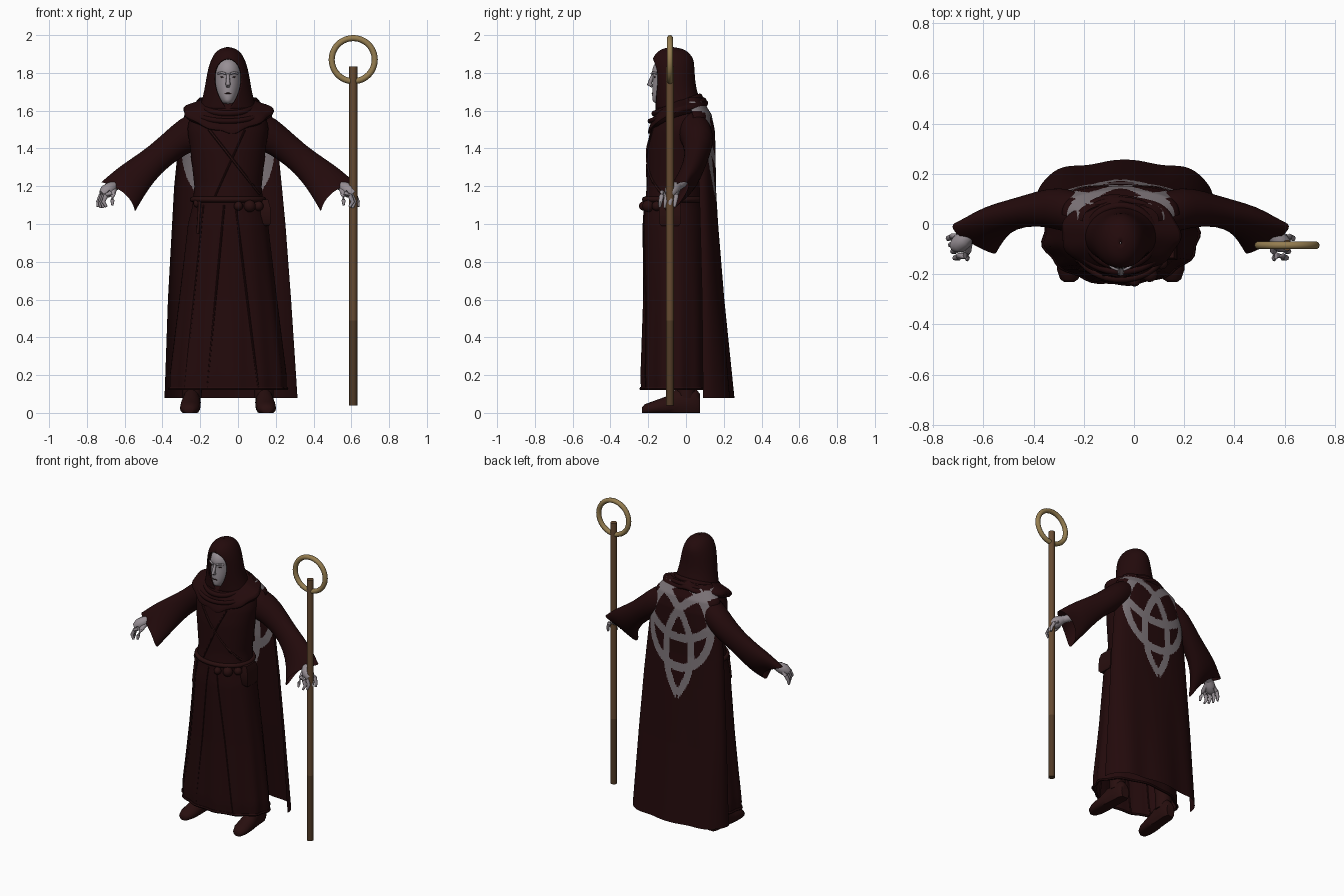
import bpy, bmesh, math
from mathutils import Vector

if "Cube" in bpy.data.objects:
    bpy.data.objects.remove(bpy.data.objects["Cube"])

CX = -0.053          # the figure stands a little left of the centre, the staff balances it
PI = math.pi


def material(name, col):
    m = bpy.data.materials.new(name)
    m.diffuse_color = (*col, 1)
    m.use_nodes = True
    m.node_tree.nodes["Principled BSDF"].inputs["Base Color"].default_value = m.diffuse_color
    return m


ROBE = material("dark_maroon_cloth", (0.0165, 0.0030, 0.0034))
LEATHER = material("dark_leather", (0.021, 0.0045, 0.0045))
EMBLEM = material("grey_emblem", (0.20, 0.172, 0.185))
SKIN = material("pale_skin", (0.31, 0.275, 0.30))
DARK = material("dark_features", (0.03, 0.012, 0.012))
WOOD = material("staff_wood", (0.13, 0.068, 0.030))
WOOD_LOW = material("staff_wood_dark", (0.08, 0.042, 0.019))
BRASS = material("dull_brass", (0.30, 0.205, 0.08))


def loft(name, rings, mat, closed=True, caps=False, subsurf=0, angle=50):
    """Skin a list of equally long point rows."""
    bm = bmesh.new()
    rows = [[bm.verts.new(p) for p in r] for r in rings]
    n = len(rows[0])
    for r0, r1 in zip(rows, rows[1:]):
        for i in range(n if closed else n - 1):
            j = (i + 1) % n
            bm.faces.new((r0[i], r0[j], r1[j], r1[i]))
    if caps:
        bm.faces.new(rows[0])
        bm.faces.new(rows[-1])
    bmesh.ops.remove_doubles(bm, verts=bm.verts, dist=0.0004)
    bmesh.ops.recalc_face_normals(bm, faces=bm.faces)
    me = bpy.data.meshes.new(name)
    bm.to_mesh(me)
    bm.free()
    me.materials.append(mat)
    me.shade_smooth()
    me.set_sharp_from_angle(angle=math.radians(angle))
    ob = bpy.data.objects.new(name, me)
    bpy.context.collection.objects.link(ob)
    if subsurf:
        ob.modifiers.new("smooth", 'SUBSURF').levels = subsurf
    return ob


def tube(name, pts, radii, mat, closed=False, sides=8):
    """Round tube along a path; radii is one number or one per point."""
    pts = [Vector(p) for p in pts]
    n = len(pts)
    if not isinstance(radii, (list, tuple)):
        radii = [radii] * n
    rings = []
    for i, p in enumerate(pts):
        a = pts[i - 1] if (i or closed) else p
        b = pts[(i + 1) % n] if (i < n - 1 or closed) else p
        t = (b - a).normalized()
        ref = Vector((0, 1, 0)) if abs(t.z) > 0.7 or name == "staff_ring" else Vector((0, 0, 1))
        u = t.cross(ref).normalized()
        v = t.cross(u)
        rings.append([p + radii[i] * (u * math.cos(k * 2 * PI / sides) + v * math.sin(k * 2 * PI / sides))
                      for k in range(sides)])
    if closed:
        rings.append(rings[0])
    return loft(name, rings, mat, caps=not closed)


def ball(name, loc, size, mat):
    rings = [[Vector(loc) + Vector((size[0] * math.sin(p) * math.cos(a), size[1] * math.sin(p) * math.sin(a),
                                    size[2] * math.cos(p))) for a in [k * PI / 8 for k in range(16)]]
             for p in [k * PI / 10 for k in range(11)]]
    return loft(name, rings, mat)


def at(table, z):
    """Interpolate a table of rows keyed by height (rising)."""
    for a, b in zip(table, table[1:]):
        if z <= b[0]:
            f = max(0, (z - a[0]) / (b[0] - a[0]))
            return [p + (q - p) * f for p, q in zip(a[1:], b[1:])]
    return table[-1][1:]


def oval(hw, yf, yb, z, n=64, fold=0.0, count=11):
    out = []
    for k in range(n):
        a = k * 2 * PI / n
        s = 1 + fold * math.sin(count * a + 2 * math.sin(a))
        out.append((CX + hw * s * math.sin(a), (yf + yb) / 2 - (yb - yf) / 2 * s * math.cos(a), z))
    return out


# Robe: height, half width, front y, back y
BODY = [(0.12, .305, -.235, .13), (0.2, .305, -.238, .13), (0.6, .258, -.226, .12), (1.0, .212, -.228, .10),
        (1.10, .187, -.218, .09), (1.2, .178, -.208, .09), (1.4, .20, -.205, .10), (1.5, .215, -.19, .12),
        (1.58, .20, -.17, .11), (1.63, .13, -.155, .08), (1.66, .06, -.12, .03)]
zs = [0.12 + i * 1.54 / 60 for i in range(61)]
loft("robe", [oval(*at(BODY, z), z, fold=0.028 * max(0, 1 - z / 1.1)) for z in zs], ROBE)


def front(dx, z, off=0.0):
    hw, yf, yb = at(BODY, z)
    s = math.sqrt(max(0, 1 - (dx / hw) ** 2))
    return (CX + dx, (yf + yb) / 2 - (yb - yf) / 2 * s - off, z)


def seam(name, d0, z0, d1, z1, r, mat):
    pts = [front(d0 + (d1 - d0) * i / 16, z0 + (z1 - z0) * i / 16) for i in range(17)]
    tube(name, pts, r, mat, sides=6)


# Coat edges, crossing lapel and chest strap
for d0, d1 in ((-.13, -.23), (-.02, -.11), (.04, .16)):
    seam("coat_edge", d0, 1.1, d1, 0.13, 0.005, ROBE)
seam("lapel", .09, 1.5, -.08, 1.12, 0.005, ROBE)
seam("chest_strap", -.10, 1.5, .165, 1.16, 0.008, LEATHER)

# Hem
tube("hem", oval(.305, -.235, .13, .128, fold=.025), 0.009, ROBE, closed=True, sides=6)

# Cape with knot emblem: height, half width, edge y, back y, sideways shift
CAPE = [(0.08, .352, .09, .25, .016), (0.6, .326, .085, .20, .008), (1.0, .30, .075, .17, .004),
        (1.2, .285, .07, .158, 0), (1.4, .265, .06, .157, 0), (1.5, .25, .05, .152, 0),
        (1.58, .23, .035, .135, 0), (1.67, .15, .01, .08, 0)]


def signed_pow(v, p):
    return math.copysign(abs(v) ** p, v)


rows = []
for i in range(221):
    z = 0.08 + 1.59 * i / 220
    hw, ye, yb, shift = at(CAPE, z)
    row = []
    for k in range(131):
        a = (k / 130 - 0.5) * PI
        f = 0.007 * max(0, 1 - z / 1.0) * math.cos(7 * a + math.sin(2 * a))
        row.append((CX + shift + hw * signed_pow(math.sin(a), .85),
                    ye + (yb - ye) * max(0, math.cos(a)) ** .75 + f, z))
    rows.append(row)
cape = loft("cape", rows, ROBE, closed=False)
cape.data.materials.append(EMBLEM)


def on_knot(x, z):
    """Three interlaced arcs pointing down, with a circle through them (unit tip distance)."""
    if z > 1.645:
        return False
    p = Vector(((x - CX) / 0.37, (z - 1.385) / 0.455))
    w = 0.062
    if abs(p.length - 0.60) < w:
        return True
    c = 0.74
    r = math.sqrt(1 + c * c - c)
    for ang in (90, 210, 330):
        d = Vector((math.cos(math.radians(ang)), math.sin(math.radians(ang))))
        if abs((p - d * c).length - r) < w and p.dot(d) < 0.5:
            return True
    return False


for f in cape.data.polygons:
    f.material_index = int(on_knot(f.center.x, f.center.z))

# Shoulder mantle: half width, front y, back y, front z, back z, extra side height
rings = []
for hw, yf, yb, zf, zb, up in ((.12, -.15, .07, 1.59, 1.69, .02), (.19, -.180, .095, 1.55, 1.67, .02),
                               (.235, -.198, .115, 1.50, 1.65, .045), (.243, -.204, .12, 1.475, 1.635, .04),
                               (.22, -.18, .10, 1.48, 1.62, .02)):
    ring = []
    for x, y, k in oval(hw, yf, yb, 0, fold=.025, count=8):
        c = max(-1, min(1, (y - (yf + yb) / 2) / ((yb - yf) / 2)))
        ring.append((x, y, zf + (zb - zf) * math.acos(-c) / PI + up * (1 - c * c)))
    rings.append(ring)
loft("shoulder_mantle", rings, ROBE, subsurf=1)

# Rolled folds at the hood base
for hw, yf, yb, zf, zb, r in ((.135, -.168, .072, 1.585, 1.675, .016), (.185, -.19, .095, 1.545, 1.655, .014)):
    pts = [(x, y, zf + (zb - zf) * (y - yf) / (yb - yf)) for x, y, k in oval(hw, yf, yb, 0, 40)]
    tube("cowl_fold", pts, r, ROBE, closed=True)

# Hood: height, half width, front y, back y, half opening
HOOD = [(1.60, .155, -.16, .09, 0), (1.645, .142, -.165, .08, .035), (1.70, .127, -.17, .058, .062),
        (1.76, .117, -.175, .048, .075), (1.82, .106, -.18, .045, .07), (1.86, .094, -.183, .042, .045),
        (1.882, .084, -.178, .035, 0), (1.915, .063, -.15, .01, 0), (1.93, .035, -.12, -.025, 0),
        (1.937, .004, -.08, -.07, 0)]
rows = []
for z, hw, yf, yb, op in HOOD:
    a0 = math.asin(op / hw)
    angs = [a0 + (2 * PI - 2 * a0) * k / 40 for k in range(41)]
    rows.append([(CX + hw * math.sin(a), (yf + yb) / 2 - (yb - yf) / 2 * math.cos(a), z) for a in angs])
hood = loft("hood", rows, ROBE, closed=False, subsurf=1, angle=80)
sol = hood.modifiers.new("thickness", 'SOLIDIFY')
sol.thickness = 0.008

# Head and face
HEAD = [(1.58, .05, -.12, .0), (1.635, .045, -.125, 0), (1.64, .03, -.172, 0), (1.655, .046, -.18, 0),
        (1.70, .064, -.180, .01), (1.75, .073, -.178, .02), (1.79, .074, -.175, .02), (1.80, .074, -.183, .02),
        (1.84, .068, -.175, .02), (1.87, .05, -.15, 0), (1.885, .01, -.10, -.06)]
loft("head", [oval(hw, yf, yb, z, 24) for z, hw, yf, yb in HEAD], SKIN, caps=True, subsurf=1)
tube("nose", [(CX, -.172, 1.795), (CX, -.185, 1.765), (CX, -.194, 1.74), (CX, -.176, 1.73)],
     [.007, .010, .013, .010], SKIN)
ball("mouth", (CX, -.178, 1.692), (.022, .005, .003), DARK)
for s in (-1, 1):
    ball("eye", (CX + s * .03, -.164, 1.778), (.011, .007, .004), DARK)
    tube("brow", [(CX + s * .012, -.182, 1.795), (CX + s * .032, -.174, 1.802), (CX + s * .052, -.155, 1.797)],
         .006, SKIN)

# Sleeve: top dx, top z, bottom dx, bottom z, top y, bottom y, half depth
SLEEVE = [(.12, 1.60, .12, 1.40, .03, .03, .08), (.21, 1.59, .19, 1.385, .05, .05, .09),
          (.30, 1.52, .26, 1.345, .07, .065, .08), (.41, 1.415, .355, 1.27, .058, .05, .06),
          (.53, 1.335, .42, 1.185, .035, .01, .062), (.60, 1.285, .46, 1.12, .015, -.04, .066),
          (.672, 1.222, .492, 1.065, -.01, -.095, .05)]
for s in (-1, 1):
    rings = []
    for n, (tx, tz, bx, bz, ty, by, h) in enumerate(SLEEVE):
        ring = []
        for k in range(24):
            a = k * PI / 12
            f = 0.5 + 0.5 * math.cos(a)
            pull = 0.035 * math.sin(a) ** 2 * (n == 6)      # notch in the cuff
            ring.append((CX + s * (bx + (tx - bx) * f - pull), by + (ty - by) * f + h * math.sin(a),
                         bz + (tz - bz) * f + pull * .5))
        rings.append(ring)
    loft("sleeve", rings, ROBE, subsurf=1)

    # Forearm, palm, fingers and thumb
    def P(dx, y, z):
        return (CX + s * dx, y, z)
    tube("forearm", [P(.46, .01, 1.27), P(.57, -.025, 1.215), P(.61, -.05, 1.195)], [.035, .027, .024], SKIN)
    tube("palm", [P(.595, -.04, 1.205), P(.62, -.06, 1.19), P(.645, -.08, 1.172), P(.665, -.09, 1.155)],
         [.022, .034, .037, .024], SKIN, sides=12)
    for k in range(4):
        y = -.047 - .026 * k
        d = .667 - .009 * k
        tube("finger", [P(d - .02, y, 1.168), P(d + .006, y - .004, 1.15), P(d + .02, y - .01, 1.118),
                        P(d + .022 - .006 * k, y - .014, 1.083 + .005 * abs(k - 1.5))], [.014, .013, .011, .007], SKIN)
    tube("thumb", [P(.605, -.07, 1.18), P(.61, -.11, 1.155), P(.612, -.135, 1.125), P(.612, -.143, 1.10)],
         [.016, .014, .011, .006], SKIN)

    # Boot: y, half width, height, and the leg above it
    rings = []
    for y, w, h in ((-.232, .018, .03), (-.22, .036, .045), (-.18, .052, .06), (-.11, .054, .085), (-.06, .048, .12),
                    (.0, .046, .14), (.05, .045, .13), (.075, .03, .10)):
        dx = .192 - .06 * y
        rings.append([(CX + s * (dx + w * math.cos(a)), y, max(0, h * (.42 + .58 * math.sin(a))))
                      for a in [k * PI / 8 for k in range(16)]])
    loft("boot", rings, LEATHER, caps=True)
    tube("leg", [P(.19, .0, .08), P(.19, .0, .2), P(.13, -.03, .7)], [.05, .055, .07], LEATHER, sides=12)

# Belt, round pouches, hip bag and hanging cord
hw, yf, yb = at(BODY, 1.13)
tube("belt", oval(hw + .003, yf - .004, yb + .002, 1.13, 40), 0.015, LEATHER, closed=True)
for dx, r in ((.055, .024), (.115, .032), (.162, .026)):
    x, y, z = front(dx, 1.1, .014)
    ball("round_pouch", (x, y, z - .005), (r, r, r), LEATHER)
x, y = CX + .198, -.085
loft("hip_bag", [[(x + w * a, y + d * b, z) for a, b in ((-1, -1), (1, -1), (1, 1), (-1, 1))]
                 for z, w, d in ((.99, .02, .045), (1.005, .028, .058), (1.09, .026, .058), (1.13, .014, .05))],
     LEATHER, caps=True)
tube("hanging_cord", [front(-.15, 1.13, .012), front(-.155, 1.03, .008), front(-.16, .95, .008)], .008, LEATHER)
ball("cord_knot", front(-.165, 1.11, .005), (.018, .018, .022), LEATHER)

# Staff with a ring on top
SX, SY = CX + .663, -.085
staff = tube("staff", [(SX, SY, .04 + i * 1.795 / 12) for i in range(13)], .0215, WOOD, sides=10)
staff.data.materials.append(WOOD_LOW)
for f in staff.data.polygons:
    f.material_index = int(f.center.z < 0.5)
tube("staff_ring", [(SX + .114 * math.cos(k * PI / 24), SY, 1.87 + .114 * math.sin(k * PI / 24)) for k in range(48)],
     .016, BRASS, closed=True, sides=10)
